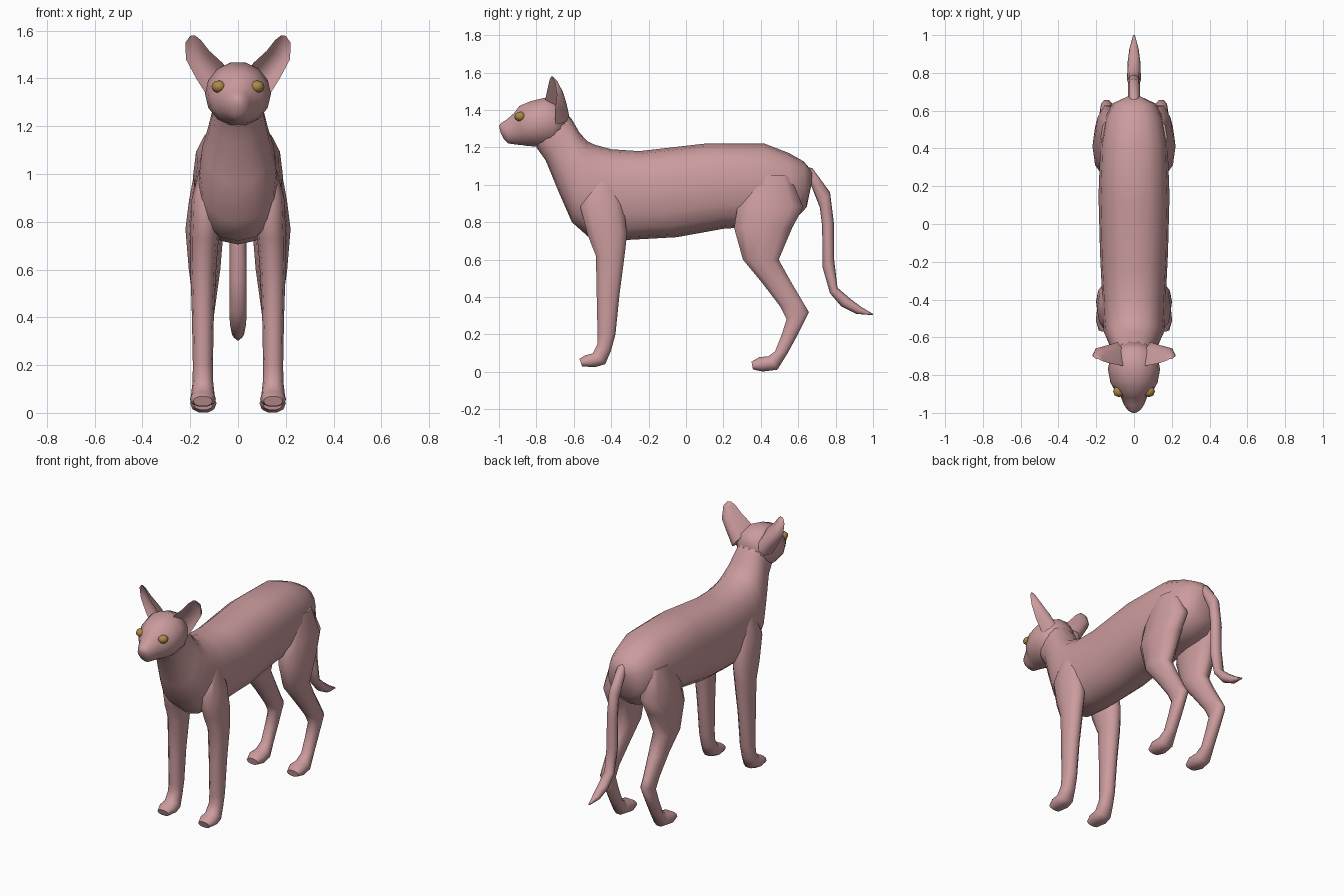
import bpy, bmesh, math

def mat(name, col):
    m = bpy.data.materials.new(name)
    m.diffuse_color = (*col, 1)
    return m

skin = mat("pink skin", (0.60, 0.33, 0.34))
gold = mat("gold eye", (0.40, 0.25, 0.06))

def finish(name, bm, material, angle=60):
    bmesh.ops.recalc_face_normals(bm, faces=bm.faces)
    me = bpy.data.meshes.new(name)
    bm.to_mesh(me)
    bm.free()
    ob = bpy.data.objects.new(name, me)
    bpy.context.collection.objects.link(ob)
    me.materials.append(material)
    bpy.ops.object.select_all(action='DESELECT')
    ob.select_set(True)
    bpy.context.view_layer.objects.active = ob
    bpy.ops.object.shade_smooth_by_angle(angle=math.radians(angle))
    return ob

def bridge(rings):
    """Skin a list of equal point rings and cap both ends."""
    bm = bmesh.new()
    vs = [[bm.verts.new(p) for p in r] for r in rings]
    n = len(vs[0])
    for a, b in zip(vs, vs[1:]):
        for i in range(n):
            j = (i + 1) % n
            bm.faces.new((a[i], a[j], b[j], b[i]))
    bm.faces.new(vs[0])
    bm.faces.new(vs[-1])
    return bm

def loft(name, sections, n=12, power=1.0, side=1):
    """Each section: first edge y,z, opposite edge y,z, centre x, half width."""
    f = lambda v: math.copysign(abs(v) ** power, v)
    rings = []
    for y1, z1, y2, z2, cx, hw in sections:
        ring = []
        for i in range(n):
            a = 2 * math.pi * i / n
            c, s = f(math.cos(a)), f(math.sin(a))
            ring.append((side * (cx + hw * c), (y1 + y2) / 2 + s * (y1 - y2) / 2,
                         (z1 + z2) / 2 + s * (z1 - z2) / 2))
        rings.append(ring)
    return finish(name, bridge(rings), skin)

# Trunk and neck
loft("body", [
    (.675, 1.07, .67, 1.0, 0, .04), (.63, 1.125, .645, .88, 0, .115),
    (.55, 1.17, .57, .80, 0, .155), (.42, 1.22, .42, .78, 0, .178),
    (.10, 1.22, .20, .765, 0, .188), (-.25, 1.18, -.05, .72, 0, .18),
    (-.40, 1.19, -.32, .705, 0, .17), (-.49, 1.215, -.52, .72, 0, .165),
    (-.53, 1.235, -.61, .80, 0, .16), (-.57, 1.28, -.68, .96, 0, .135),
    (-.61, 1.35, -.75, 1.13, 0, .108), (-.67, 1.42, -.80, 1.20, 0, .10),
], 16, .85)

# Head and muzzle
loft("head", [
    (-.62, 1.36, -.70, 1.22, 0, .09), (-.66, 1.44, -.74, 1.20, 0, .125),
    (-.75, 1.47, -.79, 1.20, 0, .138), (-.83, 1.45, -.85, 1.205, 0, .125),
    (-.89, 1.425, -.88, 1.21, 0, .10), (-.92, 1.385, -.91, 1.213, 0, .07),
    (-.96, 1.35, -.95, 1.22, 0, .054), (-.99, 1.33, -.975, 1.245, 0, .036),
    (-1.0, 1.315, -.99, 1.275, 0, .018),
], 14)

# Tail
loft("tail", [
    (.60, 1.10, .62, 1.0, 0, .03), (.675, 1.09, .668, 1.0, 0, .032),
    (.77, .96, .715, .88, 0, .032), (.79, .80, .728, .78, 0, .034),
    (.792, .60, .73, .56, 0, .036), (.81, .45, .77, .42, 0, .036),
    (.88, .39, .83, .35, 0, .034), (.94, .345, .91, .31, 0, .025),
    (1.0, .31, .998, .303, 0, .005),
], 8)

front = [
    (-.52, 1.0, -.38, 1.05, .11, .05), (-.57, .88, -.33, .90, .13, .065),
    (-.53, .73, -.31, .74, .14, .06), (-.485, .62, -.325, .62, .145, .055),
    (-.48, .40, -.352, .42, .147, .046), (-.475, .20, -.375, .20, .147, .042),
    (-.475, .15, -.40, .11, .147, .043), (-.50, .10, -.43, .04, .147, .05),
    (-.54, .09, -.48, .025, .147, .055), (-.57, .07, -.555, .027, .147, .04)]
hind = [
    (.36, 1.05, .56, 1.05, .12, .055), (.27, .90, .635, .88, .133, .072),
    (.25, .77, .575, .77, .14, .08), (.30, .60, .50, .60, .14, .066),
    (.40, .48, .56, .49, .14, .05), (.50, .35, .63, .37, .145, .038),
    (.535, .28, .66, .32, .145, .036), (.51, .20, .60, .20, .145, .036),
    (.475, .11, .545, .10, .145, .037), (.44, .085, .49, .01, .145, .048),
    (.39, .08, .41, 0, .145, .055), (.35, .055, .358, .012, .145, .04)]
# Ear rows: inner edge, outer edge, cup depth
ear_rows = [
    ((.04, -.755, 1.43), (.125, -.70, 1.32), .10),
    ((.065, -.75, 1.465), (.175, -.70, 1.40), .085),
    ((.12, -.74, 1.515), (.218, -.69, 1.48), .055),
    ((.155, -.73, 1.56), (.22, -.70, 1.55), .025),
    ((.18, -.72, 1.58), (.20, -.715, 1.578), .006)]

def ear(name, side):
    rings = []
    for a, b, d in ear_rows:
        ring = []
        for t, k in ((0, 0), (.25, .8), (.55, 1), (.85, .7), (1, 0), (.8, .35), (.5, .6), (.2, .4)):
            p = [u + (v - u) * t for u, v in zip(a, b)]
            ring.append((side * p[0], p[1] + k * d, p[2]))
        rings.append(ring)
    finish(name, bridge(rings), skin)

def eye(name, side):
    bm = bmesh.new()
    bmesh.ops.create_uvsphere(bm, u_segments=8, v_segments=6, radius=1)
    for v in bm.verts:
        x, y, z = v.co
        v.co = (side * (.080 + .031 * x), -.886 + .031 * y, 1.365 + .026 * z)
    finish(name, bm, gold)

# Paired parts
for label, s in (("left", 1), ("right", -1)):
    loft(label + "_front_leg", front, 10, .9, s)
    loft(label + "_hind_leg", hind, 10, .9, s)
    ear(label + "_ear", s)
    eye(label + "_eye", s)
